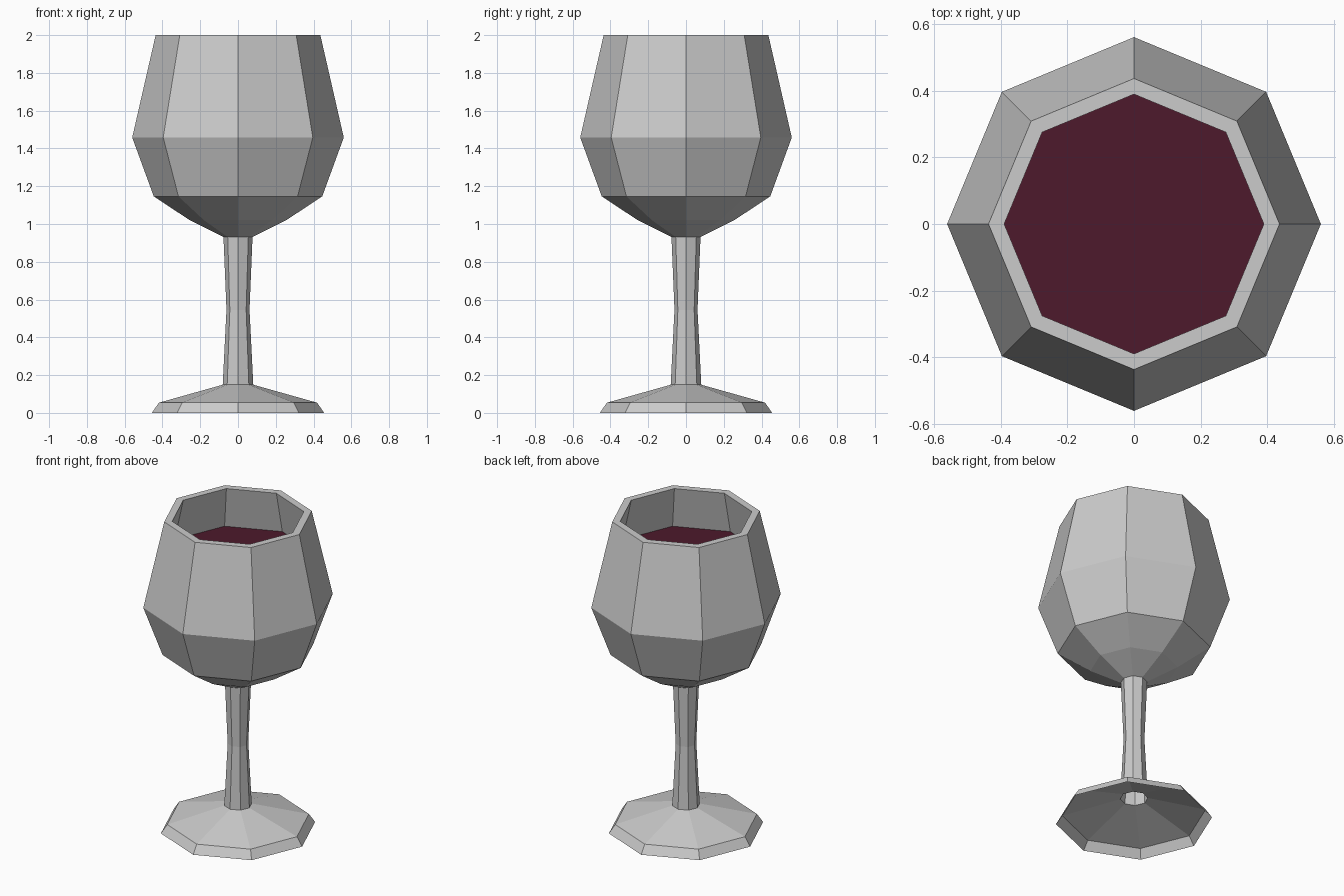
import bpy
import math

if "Cube" in bpy.data.objects:
    bpy.data.objects.remove(bpy.data.objects["Cube"])

SIDES = 8


def lathe(name, profile, cap_end=False):
    """Revolve (radius, z) points into an eight-sided flat-shaded shell."""
    verts, faces = [], []
    for r, z in profile:
        for i in range(SIDES):
            a = 2 * math.pi * i / SIDES
            verts.append((r * math.cos(a), r * math.sin(a), z))
    for k in range(len(profile) - 1):
        for i in range(SIDES):
            j = (i + 1) % SIDES
            a, b = k * SIDES, (k + 1) * SIDES
            faces.append((a + i, a + j, b + j, b + i))
    if cap_end:
        start = (len(profile) - 1) * SIDES
        faces.append(tuple(range(start, start + SIDES)))
    mesh = bpy.data.meshes.new(name)
    mesh.from_pydata(verts, [], faces)
    mesh.update()
    obj = bpy.data.objects.new(name, mesh)
    bpy.context.collection.objects.link(obj)
    return obj


# Foot: thin flared shell, open underneath
lathe("foot", [(0.456, 0.0), (0.419, 0.054), (0.081, 0.149)])

# Stem: hollow, slightly waisted tube
lathe("stem", [(0.081, 0.149), (0.061, 0.546), (0.077, 0.931)])

# Bowl: outer wall, flat rim, then inner wall down to a closed bottom
lathe("bowl", [(0.077, 0.931), (0.255, 1.02), (0.446, 1.146), (0.56, 1.458),
               (0.436, 2.0), (0.389, 2.0), (0.512, 1.458), (0.41, 1.18),
               (0.235, 1.066), (0.06, 0.98)], cap_end=True)

# Wine: flat surface touching the inner wall
wine = lathe("wine", [(0.452, 1.73)], cap_end=True)
red = bpy.data.materials.new("wine_red")
red.diffuse_color = (0.075, 0.01, 0.025, 1.0)
red.use_nodes = True
red.node_tree.nodes["Principled BSDF"].inputs["Base Color"].default_value = red.diffuse_color
wine.data.materials.append(red)
